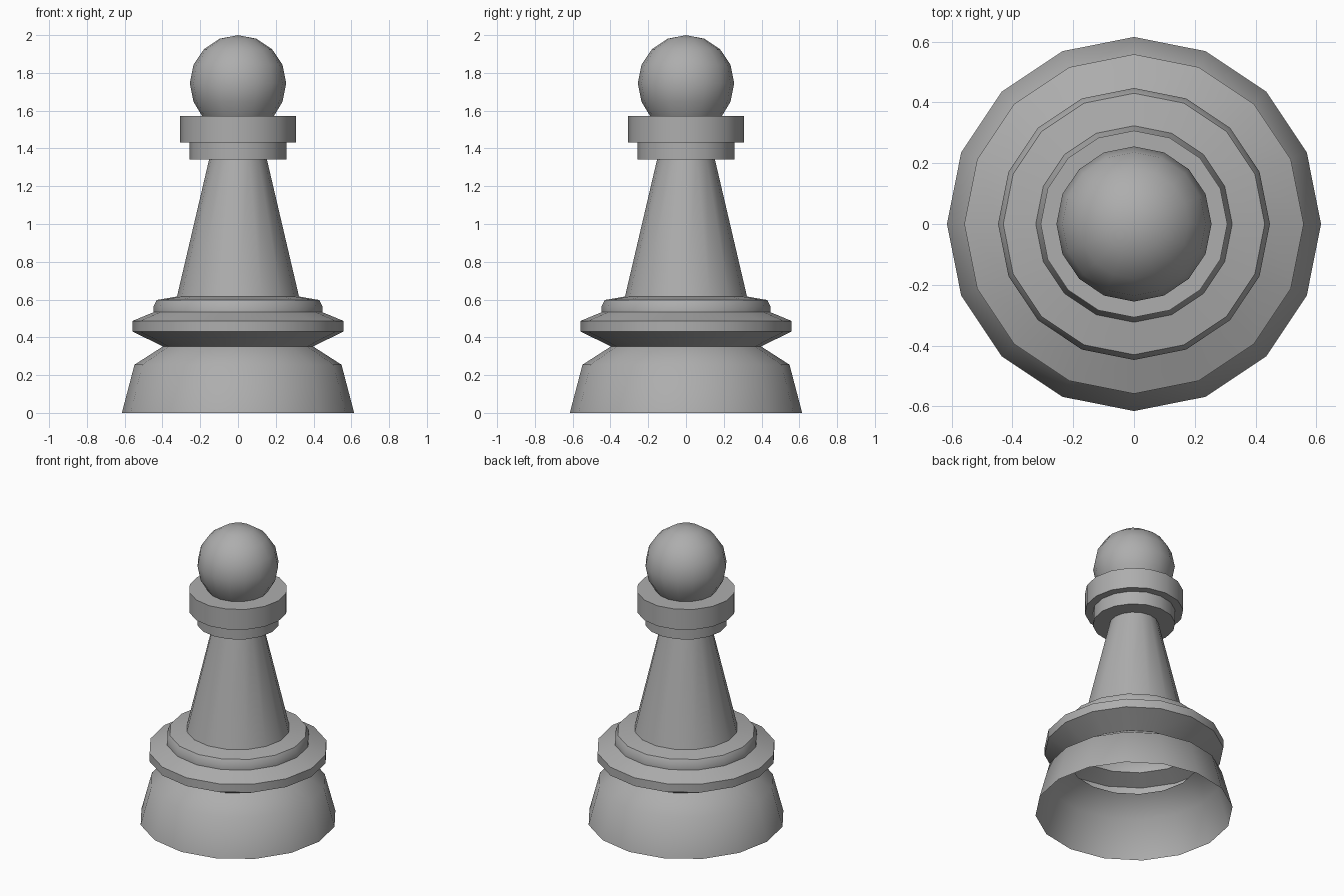
import bpy, bmesh
from math import radians, sin, cos, pi

if "Cube" in bpy.data.objects:
    bpy.data.objects.remove(bpy.data.objects["Cube"])

SIDES = 16

# Dark grey finish
grey = bpy.data.materials.new("dark_grey")
grey.diffuse_color = (0.42, 0.42, 0.42, 1)
grey.use_nodes = True
grey.node_tree.nodes["Principled BSDF"].inputs["Base Color"].default_value = grey.diffuse_color


def lathe(name, profile, angle):
    """Spin an open (radius, height) profile round the z axis."""
    bm = bmesh.new()
    verts = [bm.verts.new((r, 0, z)) for r, z in profile]
    edges = [bm.edges.new(pair) for pair in zip(verts, verts[1:])]
    bmesh.ops.spin(bm, geom=verts + edges, cent=(0, 0, 0), axis=(0, 0, 1),
                   angle=2 * pi, steps=SIDES, use_duplicate=False)
    bmesh.ops.remove_doubles(bm, verts=bm.verts, dist=0.0005)
    bmesh.ops.recalc_face_normals(bm, faces=bm.faces)
    mesh = bpy.data.meshes.new(name)
    bm.to_mesh(mesh)
    bm.free()
    mesh.materials.append(grey)
    obj = bpy.data.objects.new(name, mesh)
    bpy.context.collection.objects.link(obj)
    bpy.ops.object.select_all(action='DESELECT')
    obj.select_set(True)
    bpy.context.view_layer.objects.active = obj
    bpy.ops.object.shade_smooth_by_angle(angle=radians(angle))
    return obj


# Ball outline, from the collar up to the crown
BALL_R, BALL_Z = 0.255, 1.745
ball = [(BALL_R * cos(a), BALL_Z + BALL_R * sin(a))
        for a in (radians(-45 + 22.5 * i) for i in range(7))]
ball[0] = (0.19, 1.571)

# Hollow turned piece, open underneath
lathe("pawn_body", [
    # foot
    (0.615, 0.0), (0.548, 0.255), (0.397, 0.352),
    # flared ring
    (0.558, 0.43), (0.558, 0.487), (0.447, 0.533),
    # rounded step
    (0.447, 0.565), (0.43, 0.598), (0.323, 0.616),
    # tapering stem
    (0.153, 1.342),
    # two-tier collar
    (0.257, 1.342), (0.257, 1.432), (0.307, 1.432), (0.307, 1.571),
    # ball head
    *ball,
], 48)
